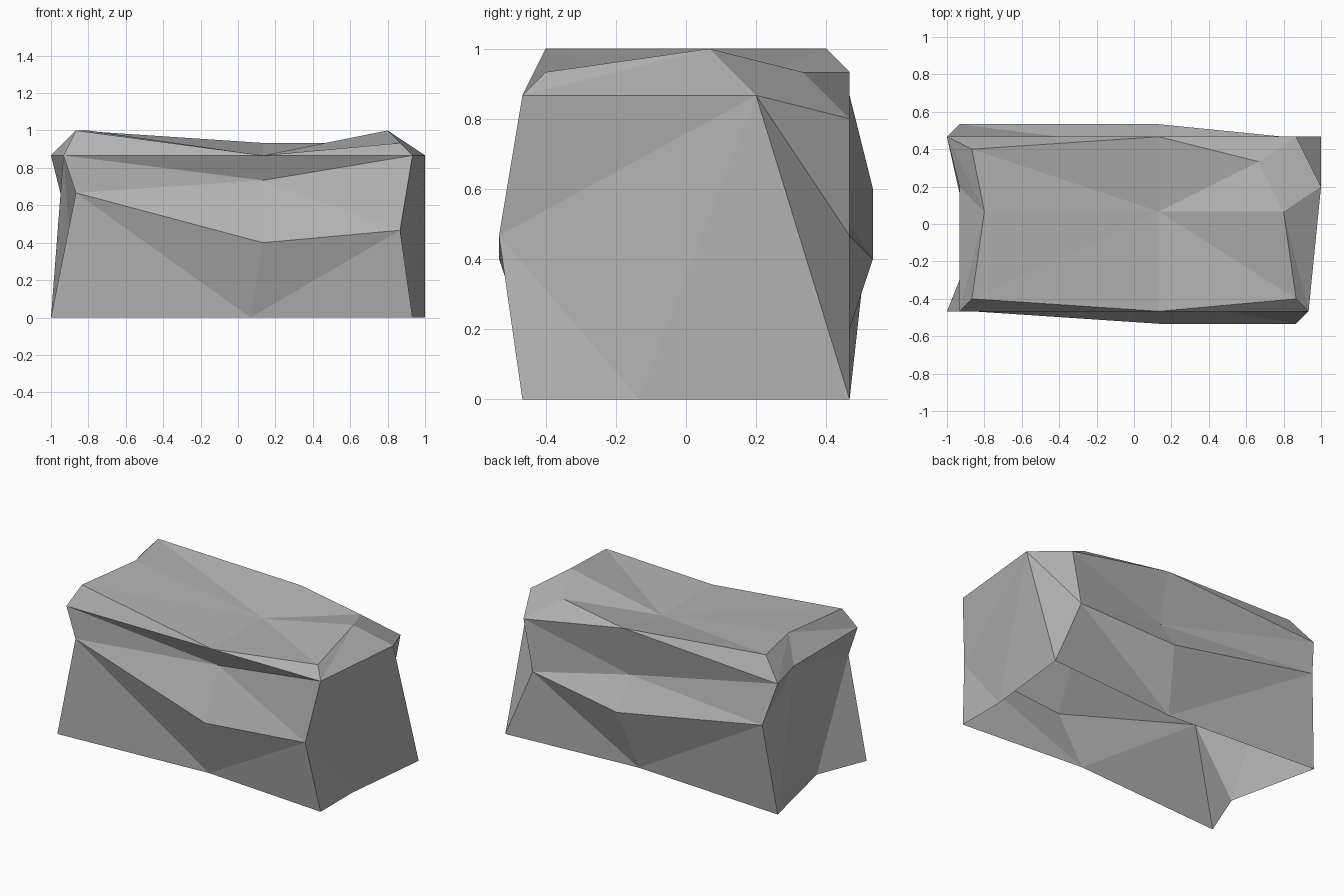
import bpy
import bmesh

UNIT = 1 / 15  # every corner of the rock sits on this grid

cube = bpy.data.objects.get("Cube")
if cube:
    bpy.data.objects.remove(cube, do_unlink=True)

stone = bpy.data.materials.new("stone_grey")
stone.use_nodes = True
grey = (0.45, 0.45, 0.45, 1)
stone.diffuse_color = grey
stone.node_tree.nodes["Principled BSDF"].inputs["Base Color"].default_value = grey

# Rings run counter-clockwise: front left corner, front, corner, right side,
# back corner, back, corner, left side (even = corner, odd = middle of a side)
right_peak = (15, 3, 13)
left_peak = (-14, 3, 13)
foot = [(-15, -7, 0), (1, -6, 0), (14, -7, 0), (14, -2, 0),
        (15, 7, 0), (1, 6, 0), (-15, 7, 0), (-13, -2, 0)]
waist = [(-13, -7, 10), (2, -8, 6), (13, -8, 7), right_peak,
         (12, 7, 7), (2, 8, 6), (-14, 8, 9), left_peak]
rim = [(-14, -7, 13), (2, -7, 13), (14, -7, 13), right_peak,
       (13, 7, 12), (2, 7, 14), (-15, 7, 13), left_peak]
cap = [(-13, -6, 15), rim[1], (13, -6, 14), (12, 1, 15),
       (10, 5, 14), rim[5], (-13, 6, 15), (-12, 1, 15)]
hollow = (2, 1, 13)

# Undercut below the rim at the front and back
undercut = list(rim)
undercut[1] = (2, -6, 11)
undercut[5] = (2, 6, 9)

bm = bmesh.new()
corners = {}


def vert(point):
    if point not in corners:
        corners[point] = bm.verts.new([c * UNIT for c in point])
    return corners[point]


def facet(*points):
    if len(set(points)) == len(points):
        bm.faces.new([vert(p) for p in points])


def bridge(low, high, from_corner, flipped=()):
    """Triangulate between two rings; diagonals start at low corners or low middles."""
    for i in range(len(low)):
        j = (i + 1) % len(low)
        rises_from_i = (i % 2 == 0) == from_corner
        if i in flipped:
            rises_from_i = not rises_from_i
        if rises_from_i:
            facet(low[i], low[j], high[j])
            facet(low[i], high[j], high[i])
        else:
            facet(low[i], low[j], high[i])
            facet(low[j], high[j], high[i])


# Walls, overhang and bevelled shoulder; the underside stays open
bridge(foot, waist, from_corner=False, flipped=(3, 6))
bridge(waist, undercut, from_corner=True)
bridge(undercut, rim, from_corner=True)
bridge(rim, cap, from_corner=True, flipped=(3,))

# Sunken top
for i, point in enumerate(cap):
    facet(point, cap[(i + 1) % len(cap)], hollow)

mesh = bpy.data.meshes.new("rock")
bm.to_mesh(mesh)
bm.free()
mesh.materials.append(stone)
rock = bpy.data.objects.new("rock", mesh)
bpy.context.collection.objects.link(rock)
